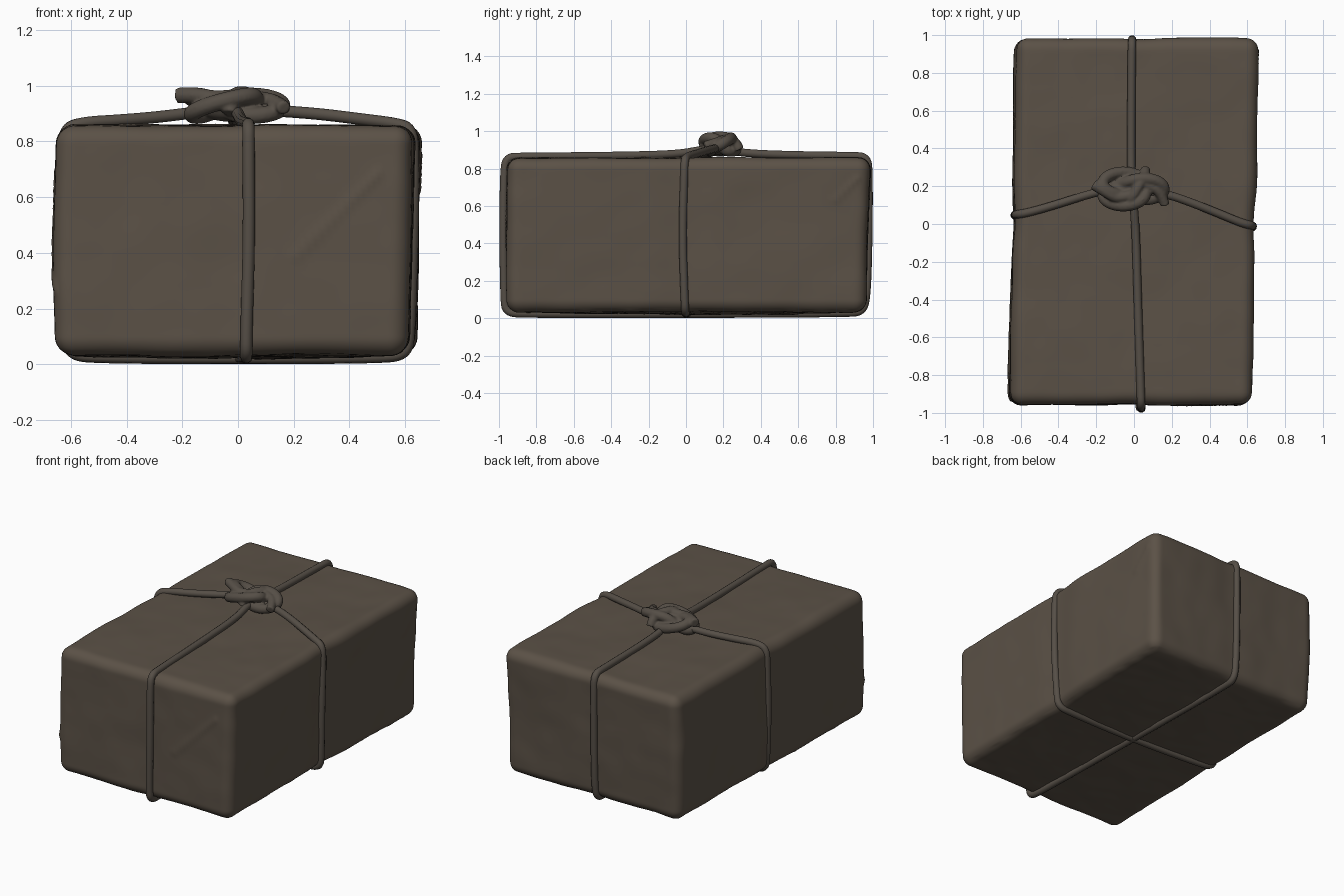
import bpy, bmesh, math
from mathutils import Vector, noise

if "Cube" in bpy.data.objects:
    bpy.data.objects.remove(bpy.data.objects["Cube"])


def material(name, rgb):
    m = bpy.data.materials.new(name)
    m.diffuse_color = (*rgb, 1)
    m.use_nodes = True
    m.node_tree.nodes["Principled BSDF"].inputs["Base Color"].default_value = m.diffuse_color
    return m


PAPER = material("brown_paper", (0.105, 0.083, 0.062))
TWINE = material("dull_twine", (0.092, 0.077, 0.062))


def select(obs):
    bpy.ops.object.select_all(action='DESELECT')
    for o in obs:
        o.select_set(True)
    bpy.context.view_layer.objects.active = obs[0]


def tube(name, points, radius, cyclic=True):
    """Smooth string through control points, turned into a mesh."""
    cu = bpy.data.curves.new(name, 'CURVE')
    cu.dimensions = '3D'
    cu.bevel_depth = radius
    cu.bevel_resolution = 3
    cu.use_fill_caps = True
    sp = cu.splines.new('NURBS')
    sp.points.add(len(points) - 1)
    for p, co in zip(sp.points, points):
        p.co = (*co, 1)
    sp.order_u = 3
    sp.resolution_u = 6
    sp.use_cyclic_u = cyclic
    sp.use_endpoint_u = not cyclic
    ob = bpy.data.objects.new(name, cu)
    bpy.context.collection.objects.link(ob)
    select([ob])
    bpy.ops.object.convert(target='MESH')
    ob = bpy.context.view_layer.objects.active
    ob.data.materials.clear()
    ob.data.materials.append(TWINE)
    bpy.ops.object.shade_smooth()
    return ob


# Parcel: finely divided rounded box, bent out of true
H, R = Vector((0.635, 0.966, 0.412)), 0.065
bm = bmesh.new()
bmesh.ops.create_cube(bm, size=2)
bmesh.ops.subdivide_edges(bm, edges=bm.edges[:], cuts=63, use_grid_fill=True)
for v in bm.verts:
    p = Vector([math.sin(c * 1.2) / math.sin(1.2) * h for c, h in zip(v.co, H)])
    inner = Vector([max(-(h - R), min(h - R, c)) for c, h in zip(p, H)])
    p = inner + (p - inner).normalized() * R
    x, y, z = p
    pinch_y = math.exp(-(y / 0.12) ** 2)
    pinch_x = math.exp(-(x / 0.10) ** 2)
    nx = x * (1 - 0.02 * pinch_y) + 0.018 * y
    nx += 0.025 * z if x > 0 else -0.012 * (1 - (z / H.z) ** 2)
    ny = y * (1 - 0.006 * pinch_x) + 0.008 + (0.03 * z if y > 0 else 0)
    nz = z + 0.445
    if z < 0:   # bottom sags a little in the middle
        nz -= 0.012 * (1 - (x / H.x) ** 2) * (1 - (y / H.y) ** 2)
    v.co = (nx, ny, nz)
bm.normal_update()
moves = []
for v in bm.verts:
    p, n = v.co, v.normal
    d = 0.008 * noise.noise(p * 2.6) + 0.003 * noise.noise(p * 7)
    if n.z < -0.8:                                  # crumpled underside
        d += 0.004 * noise.noise(Vector((p.x * 6, p.y * 14, 3)))
    if n.y < -0.8 and 0.2 < p.x < 0.52:             # diagonal fold in front
        d += 0.006 * math.exp(-((p.z - 0.18 - p.x) / 0.02) ** 2)
    if n.x > 0.8 and 0.78 < p.y < 0.93:             # fold by the back corner
        d += 0.007 * math.exp(-((p.z + 0.17 - p.y) / 0.015) ** 2)
    if n.x < -0.8 and p.y < -0.5:                   # fold on the left side
        d += 0.006 * math.exp(-((p.z - 1.2 - p.y) / 0.02) ** 2)
    moves.append(n * d)
for v, m in zip(bm.verts, moves):
    v.co += m
me = bpy.data.meshes.new("wrapped_parcel")
bm.to_mesh(me)
bm.free()
me.materials.append(PAPER)
parcel = bpy.data.objects.new("wrapped_parcel", me)
bpy.context.collection.objects.link(parcel)
select([parcel])
bpy.ops.object.shade_smooth()

# String running lengthwise round the parcel
tube("long_string", [
    (0.02, -0.4, 0.868), (0.035, -0.87, 0.864), (0.038, -0.962, 0.862),
    (0.038, -0.974, 0.77), (0.04, -0.978, 0.45), (0.03, -0.972, 0.12),
    (0.03, -0.965, 0.03), (0.03, -0.86, 0.022), (0.01, 0, 0.022),
    (-0.01, 0.86, 0.026), (-0.01, 0.945, 0.034), (-0.01, 0.968, 0.12),
    (-0.01, 0.977, 0.45), (-0.01, 0.978, 0.77), (-0.01, 0.97, 0.864),
    (-0.012, 0.88, 0.868), (-0.015, 0.5, 0.873), (-0.015, 0.28, 0.885),
    (-0.01, 0.18, 0.91), (0.0, 0.08, 0.9), (0.01, -0.05, 0.876)], 0.022)

# String running across, drawn back to the knot on top
tube("cross_string", [
    (0.0, 0.18, 0.92), (0.17, 0.16, 0.908), (0.3, 0.115, 0.898),
    (0.45, 0.055, 0.879), (0.57, 0.005, 0.864), (0.622, -0.008, 0.845),
    (0.63, -0.01, 0.75), (0.627, -0.02, 0.45), (0.615, -0.008, 0.12),
    (0.605, -0.005, 0.035), (0.5, 0, 0.024), (0, 0.0, 0.022),
    (-0.5, 0.03, 0.024), (-0.605, 0.035, 0.035), (-0.62, 0.04, 0.12),
    (-0.634, 0.045, 0.45), (-0.63, 0.05, 0.75), (-0.622, 0.05, 0.845),
    (-0.56, 0.06, 0.868), (-0.42, 0.1, 0.876), (-0.28, 0.145, 0.888),
    (-0.15, 0.18, 0.905)], 0.022)

# Knot: winding loops, loose ends and a core, fused together
loops = []
for i in range(60):
    t = i * math.tau / 60
    loops.append((-0.02 + (0.13 + 0.05 * math.cos(3 * t)) * math.cos(2 * t),
                  0.185 + (0.065 + 0.03 * math.cos(3 * t)) * math.sin(2 * t),
                  0.928 + 0.036 * math.sin(3 * t)))
parts = [
    tube("knot", loops, 0.031),
    tube("right_end", [(0.02, 0.22, 0.96), (0.1, 0.2, 0.955),
                       (0.15, 0.15, 0.935), (0.165, 0.1, 0.92)], 0.026, False),
    tube("left_end", [(0.0, 0.16, 0.96), (-0.08, 0.13, 0.95),
                      (-0.15, 0.17, 0.968), (-0.215, 0.21, 0.965)], 0.03, False),
    tube("wrap", [(-0.03, 0.09, 0.9), (-0.02, 0.12, 0.965), (0.02, 0.19, 0.975),
                  (0.06, 0.26, 0.955), (0.06, 0.285, 0.9)], 0.028, False),
]
bpy.ops.mesh.primitive_uv_sphere_add(segments=24, ring_count=12, radius=1,
                                     location=(-0.02, 0.185, 0.915))
core = bpy.context.object
core.scale = (0.12, 0.065, 0.045)
core.data.materials.append(TWINE)
select(parts + [core])
bpy.ops.object.join()
knot = bpy.context.view_layer.objects.active
knot.name = "knot"
fuse = knot.modifiers.new("fuse", 'REMESH')
fuse.mode = 'VOXEL'
fuse.voxel_size = 0.007
fuse.use_smooth_shade = True
soften = knot.modifiers.new("soften", 'SMOOTH')
soften.factor = 0.5
soften.iterations = 3
